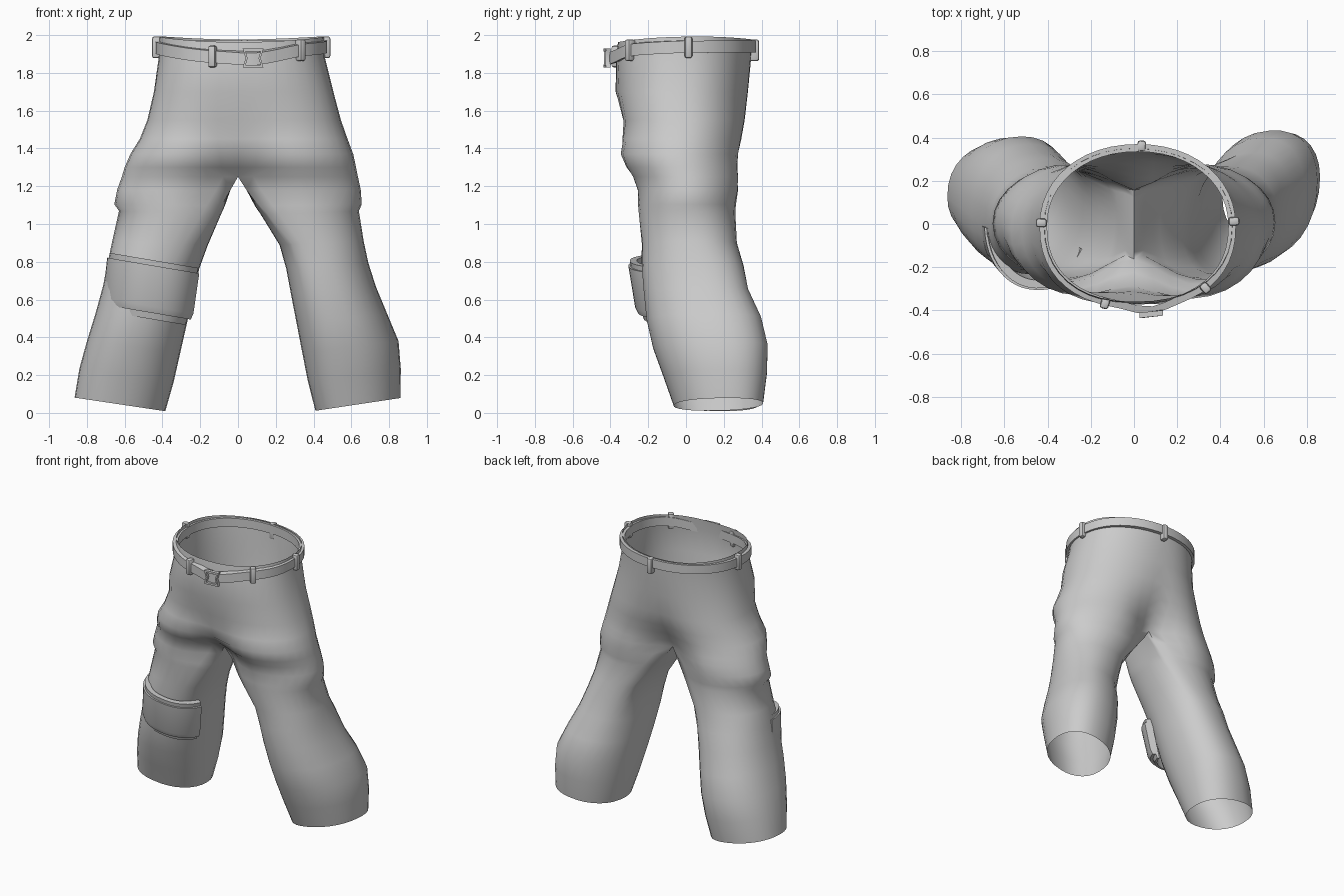
import bpy, bmesh, math
from mathutils import Vector, Matrix

if "Cube" in bpy.data.objects:
    bpy.data.objects.remove(bpy.data.objects["Cube"])

cloth = bpy.data.materials.new("grey cloth")
cloth.diffuse_color = (0.6, 0.6, 0.6, 1)
cloth.use_nodes = True
cloth.node_tree.nodes["Principled BSDF"].inputs["Base Color"].default_value = cloth.diffuse_color


def finish(name, bm, angle):
    bmesh.ops.recalc_face_normals(bm, faces=bm.faces)
    me = bpy.data.meshes.new(name)
    bm.to_mesh(me)
    bm.free()
    me.materials.append(cloth)
    ob = bpy.data.objects.new(name, me)
    bpy.context.collection.objects.link(ob)
    bpy.context.view_layer.objects.active = ob
    ob.select_set(True)
    bpy.ops.object.shade_smooth_by_angle(angle=math.radians(angle))
    ob.select_set(False)
    return ob


def sweep(name, sections, closed, angle=35):
    """Join equal closed sections along a path, capped when the path is open."""
    bm = bmesh.new()
    rings = [[bm.verts.new(p) for p in s] for s in sections]
    n = len(rings[0])
    for i in range(len(rings) if closed else len(rings) - 1):
        a, b = rings[i], rings[(i + 1) % len(rings)]
        for k in range(n):
            bm.faces.new((a[k], a[(k + 1) % n], b[(k + 1) % n], b[k]))
    if not closed:
        bm.faces.new(rings[0])
        bm.faces.new(rings[-1])
    return finish(name, bm, angle)


def squared(a, e):
    """Cosine and sine of a slightly squared circle."""
    c, s = math.cos(a), math.sin(a)
    return math.copysign(abs(c) ** e, c), math.copysign(abs(s) ** e, s)


# ---- trousers: hips that split into two legs at the crotch ----
HALF, INNER = 20, 9          # outer segments and crotch points of each leg ring
PINCH = .38
# z, left x, right x, front y, back y, leg blend, centre pinch
hips = [
    (1.97, .415, .455, -.36, .35, 0, 0),
    (1.88, .42, .46, -.37, .345, 0, 0),
    (1.70, .445, .505, -.375, .33, .05, 0),
    (1.55, .48, .545, -.345, .325, .2, .03),
    (1.45, .52, .58, -.355, .315, .4, .08),
    (1.37, .57, .61, -.365, .297, .65, .16),
    (1.30, .60, .625, -.335, .295, .85, .27),
    (1.25, .615, .635, -.30, .295, 1, PINCH),
]
# z, front y, back y, left inner x, left outer x, right inner x, right outer x, inner flatness
legs = [
    (1.18, -.27, .29, .04, .64, .045, .65, 1),
    (1.10, -.26, .27, .07, .655, .09, .655, .8),
    (1.06, -.255, .265, .09, .63, .12, .64, .7),
    (.90, -.235, .27, .16, .665, .22, .665, .35),
    (.78, -.235, .305, .205, .69, .255, .69, .15),
    (.65, -.225, .33, .235, .715, .28, .73, 0),
    (.50, -.21, .385, .27, .755, .31, .79, 0),
    (.35, -.175, .42, .305, .80, .34, .85, 0),
    (.20, -.12, .415, .34, .84, .37, .862, 0),
    (.045, -.065, .395, .385, .865, .41, .86, 0),
]


def hip_point(row, side, k):
    z, xl, xr, yf, yb, blend, pinch = row
    w = xr if side > 0 else xl
    if side < 0 and blend > .1:
        yf *= .96
    t = -1 + 2 * k / HALF                   # front -1, outer side 0, back +1
    a, b = t * math.pi / 2, t * math.pi * 2 / 3
    front = .88 if blend == 0 else (.82 if side > 0 else .74)
    c, s = squared(a, front if t < 0 else .95)
    x = w * ((1 - blend) * c + blend * (math.cos(b) + .5) / 1.5)
    s = (1 - blend) * s + blend * math.sin(b)
    s *= 1 - pinch * math.exp(-(x / .2) ** 2)
    y = (yb + yf) / 2 + s * (yb - yf) / 2
    if z > 1.9:                             # waist rim, higher at the sides
        z += .02 * y + .022 * (x / w) ** 2
    return (side * x, y, z)


bm = bmesh.new()
centre = [(bm.verts.new(hip_point(r, 1, 0)), bm.verts.new(hip_point(r, 1, HALF))) for r in hips]
for v in [v for pair in centre for v in pair]:
    v.co.x = 0
f, b = centre[-1]
bridge = [bm.verts.new(b.co.lerp(f.co, (i + 1) / (INNER + 1))) for i in range(INNER)]
for side in (-1, 1):
    rings = []
    for row, (cf, cb) in zip(hips, centre):
        rings.append([cf] + [bm.verts.new(hip_point(row, side, k)) for k in range(1, HALF)] + [cb])
    for lo, hi in zip(rings[1:], rings):
        for k in range(HALF):
            bm.faces.new((lo[k], lo[k + 1], hi[k + 1], hi[k]))
    prev = rings[-1] + bridge
    n = len(prev)
    for i, (z, yf, yb, il, ol, ir, orr, flat) in enumerate(legs):
        xi, xo = (ir, orr) if side > 0 else (il, ol)
        yb += .014 * side * (z < .6)
        tilt = .15 * i / (len(legs) - 1)
        # skew both leg sections along the same diagonal
        skew = (1 - flat) * (.2 if side > 0 else -.12)
        ring = []
        for k in range(n):
            a = math.radians(-120 + 360 * k / n)
            c = squared(a, .9)[0]
            s = flat * math.sin(a) + (1 - flat) * squared(a + skew, .9)[1]
            # flat inner wall under the crotch, rounding out lower down
            d = (max(math.cos(a), -.5) + .5) / 1.5
            u = flat * d + (1 - flat) * (c + 1) / 2
            s *= 1 - PINCH * flat * math.exp(-((u * (xo - xi) + xi) / .2) ** 2)
            x = xi + u * (xo - xi)
            ring.append(bm.verts.new((side * x, (yf + yb) / 2 + s * (yb - yf) / 2,
                                      z + tilt * (x - (xi + xo) / 2))))
        for k in range(n):
            bm.faces.new((ring[k], ring[(k + 1) % n], prev[(k + 1) % n], prev[k]))
        prev = ring
finish("trousers", bm, 60)


# ---- belt: flat band round the waist, standing off at the buckle ----
def belt_point(a, off):
    c, s = squared(a, .88 if math.sin(a) < 0 else .95)
    x = .017 + (.435 + off) * c
    y = -.01 + (.36 + off) * s
    if y < 0:
        y -= .03 * math.exp(-((x - .07) / .1) ** 2)
    z = 1.925 + .04 * y - .025 * max(0, -y / .37) ** 3 + .01 * c * c
    return Vector((x, y, z + .015 * math.exp(-((x - .33) / .12) ** 2) * (y < 0)))


sections = []
for i in range(48):
    a = 2 * math.pi * i / 48
    sections.append([belt_point(a, o) + Vector((0, 0, h))
                     for o, h in ((-.015, -.032), (.02, -.032), (.02, .032), (-.015, .032))])
sweep("belt", sections, True)

# ---- belt loops ----
for deg, drop in ((3, 0), (88, .02), (178, 0), (253, 0), (312, 0)):
    a = math.radians(deg)
    p = belt_point(a, .012) - Vector((0, 0, drop))
    bm = bmesh.new()
    bmesh.ops.create_cube(bm, size=1, matrix=Matrix.Translation(p) @ Matrix.Rotation(a, 4, 'Z')
                          @ Matrix.Diagonal((.05, .04, .115, 1)))
    bmesh.ops.bevel(bm, geom=bm.edges[:], offset=.012, segments=2, affect='EDGES', profile=.5)
    finish("belt_loop", bm, 40)

# ---- buckle: waisted open frame ----
outline = [(-.055, .05), (.055, .05), (.04, 0), (.055, -.05), (-.055, -.05), (-.04, 0)]
sections = []
for x, z in outline:
    sections.append([(.08 + x * s, y + .1 * x, 1.878 + z * s)
                     for s, y in ((1, -.405), (1, -.43), (.72, -.43), (.72, -.405))])
sweep("buckle", sections, True)


# ---- knee pad: thick curved shell over the front of one knee ----
def pad_point(a, t, off):
    """t = 0 at the lower edge, 1 at the upper edge."""
    inner = math.cos(a) > 0
    c, s = squared(a, .85 if inner else .95)
    rx, ry = .24 + .005 * t + off + .015 * inner, .285 + .025 * t + off
    x = -.48 + .035 * t + rx * c
    y = .02 - .02 * t + ry * s
    return (x, y, .53 + .28 * t - .17 * (x + .46))


def shell(name, profile):
    sections = []
    for i in range(23):
        a = math.radians(183 + 155 * i / 22)
        sections.append([pad_point(a, t, o) for t, o in profile])
    sweep(name, sections, False)


shell("knee_pad", [(0, -.05), (0, -.01), (.12, 0), (.9, 0), (.9, -.05)])
shell("knee_pad_upper_lip", [(.9, -.05), (.9, -.012), (1, -.012), (1, -.05)])
shell("knee_pad_lower_strap", [(-.12, -.05), (-.12, -.035), (0, -.03), (0, -.05)])
